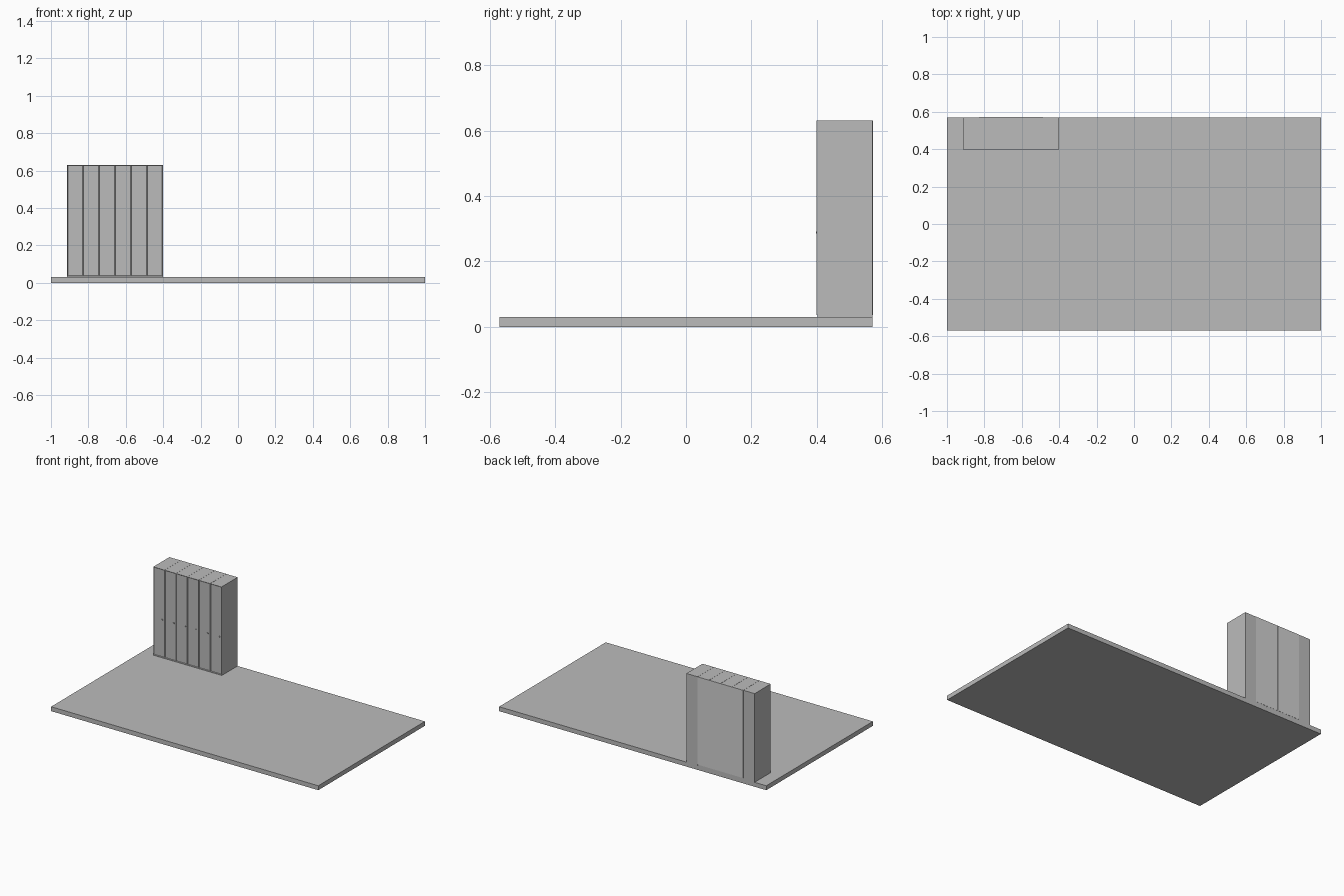
import bpy
import bmesh
from mathutils import Matrix

cube = bpy.data.objects.get("Cube")
if cube:
    bpy.data.objects.remove(cube, do_unlink=True)


def make_material(name, value):
    mat = bpy.data.materials.new(name)
    mat.use_nodes = True
    colour = (value, value, value, 1)
    mat.diffuse_color = colour
    mat.node_tree.nodes["Principled BSDF"].inputs["Base Color"].default_value = colour
    return mat


GREY = make_material("plain grey", 0.5)
LIGHT = make_material("light grey", 0.64)


def box(name, low, high, mat=GREY, door_rim=0, door_depth=0):
    """Box between two corners, optionally with an inset front face."""
    bm = bmesh.new()
    size = [b - a for a, b in zip(low, high)]
    centre = [(a + b) / 2 for a, b in zip(low, high)]
    bmesh.ops.create_cube(bm, size=1, matrix=Matrix.Translation(centre) @ Matrix.Diagonal((*size, 1)))
    if door_rim:
        bm.normal_update()
        front = [f for f in bm.faces if f.normal.y < -0.9]
        bmesh.ops.inset_region(bm, faces=front, thickness=door_rim)
        bmesh.ops.translate(bm, verts=front[0].verts[:], vec=(0, door_depth, 0))
    mesh = bpy.data.meshes.new(name)
    bm.to_mesh(mesh)
    bm.free()
    mesh.materials.append(mat)
    obj = bpy.data.objects.new(name, mesh)
    bpy.context.collection.objects.link(obj)
    return obj


# Floor slab
FLOOR = 0.03
box("floor", (-1, -0.57, 0), (1, 0.57, FLOOR))

# Row of lockers, each with a low plinth, recessed door and small knob
COUNT, START, PITCH, GAP = 6, -0.913, 0.0853, 0.001
FRONT, BACK, TOP = 0.398, 0.57, 0.63
PLINTH = FLOOR + 0.006
for i in range(COUNT):
    left = START + i * PITCH
    right = left + PITCH - GAP
    box(f"locker_plinth_{i + 1}", (left, FRONT + 0.004, FLOOR), (right, BACK, PLINTH))
    box(f"locker_{i + 1}", (left, FRONT, PLINTH), (right, BACK, TOP),
        door_rim=0.004, door_depth=0.003)
    knob = left + 0.066
    box(f"locker_knob_{i + 1}", (knob - 0.005, FRONT - 0.001, 0.286),
        (knob + 0.005, FRONT + 0.003, 0.292))
    # Lighter back panels on the inner lockers
    if 0 < i < COUNT - 1:
        box(f"locker_back_{i + 1}", (left, BACK, PLINTH), (right, BACK + 0.001, TOP), LIGHT)
